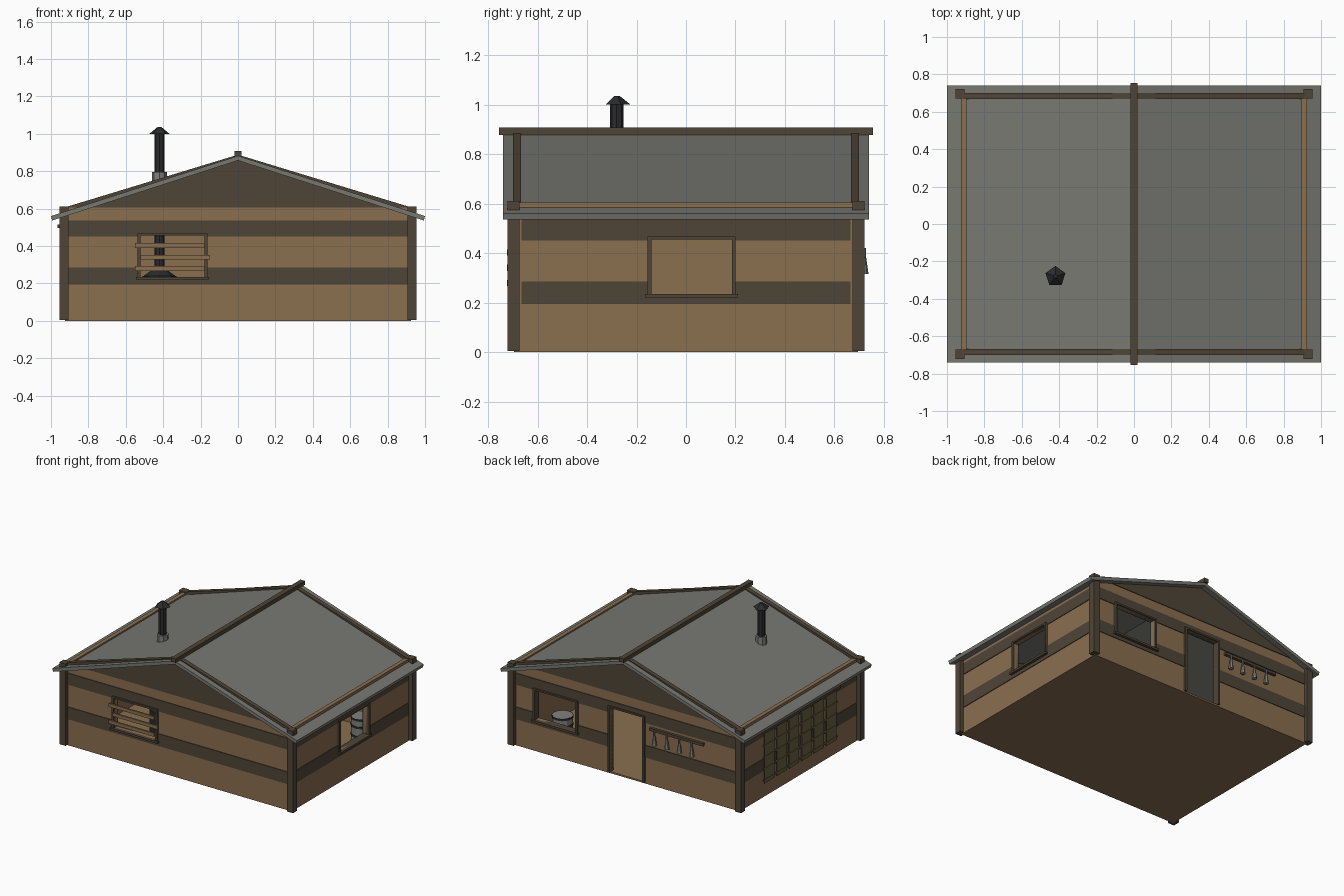
import bpy, bmesh, math
from mathutils import Vector

cube = bpy.data.objects.get("Cube")
if cube:
    bpy.data.objects.remove(cube, do_unlink=True)


def material(name, rgb):
    lin = [(c / 255 / 12.92) if c < 11 else ((c / 255 + 0.055) / 1.055) ** 2.4 for c in rgb]
    m = bpy.data.materials.new(name)
    m.use_nodes = True
    m.diffuse_color = (*lin, 1)
    m.node_tree.nodes["Principled BSDF"].inputs["Base Color"].default_value = (*lin, 1)
    return m


TAN = material("tan wood", (138, 110, 79))
DARK = material("dark wood", (79, 69, 55))
ROOF = material("roof grey", (119, 120, 113))
IRON = material("black iron", (42, 43, 45))
METAL = material("light metal", (128, 128, 126))
OLIVE = material("olive netting", (104, 96, 66))


def finish(name, bm, mat):
    bmesh.ops.recalc_face_normals(bm, faces=bm.faces)
    me = bpy.data.meshes.new(name)
    bm.to_mesh(me)
    bm.free()
    me.materials.append(mat)
    ob = bpy.data.objects.new(name, me)
    bpy.context.scene.collection.objects.link(ob)
    return ob


def box(name, xs, ys, zs, mat):
    bm = bmesh.new()
    bmesh.ops.create_cube(bm, size=1)
    for v in bm.verts:
        v.co = Vector([(r[0] + r[1]) / 2 + c * abs(r[1] - r[0]) for r, c in zip((xs, ys, zs), v.co)])
    return finish(name, bm, mat)


def prism(name, profile, y0, y1, mat):
    """Extrude an x-z profile along y."""
    bm = bmesh.new()
    face = bm.faces.new([bm.verts.new((x, y0, z)) for x, z in profile])
    ext = bmesh.ops.extrude_face_region(bm, geom=[face])["geom"]
    bmesh.ops.translate(bm, vec=(0, y1 - y0, 0), verts=[g for g in ext if isinstance(g, bmesh.types.BMVert)])
    return finish(name, bm, mat)


def tube(name, x, y, z0, z1, r0, r1, mat, sides=8):
    bm = bmesh.new()
    bmesh.ops.create_cone(bm, cap_ends=True, segments=sides, radius1=r0, radius2=r1, depth=z1 - z0)
    bmesh.ops.translate(bm, vec=(x, y, (z0 + z1) / 2), verts=bm.verts)
    return finish(name, bm, mat)


def on_wall(name, side, us, ds, zs, mat):
    """Box on a wall: us along the wall, ds outward distance, zs height."""
    sign = 1 if side in ("left", "back") else -1
    ds = [d * sign for d in ds]
    if side in ("left", "right"):
        return box(name, ds, us, zs, mat)
    return box(name, us, ds, zs, mat)


def cut(ob, cutter):
    mod = ob.modifiers.new("opening", "BOOLEAN")
    mod.operation, mod.solver, mod.object = "DIFFERENCE", "EXACT", cutter
    with bpy.context.temp_override(object=ob, active_object=ob):
        bpy.ops.object.modifier_apply(modifier=mod.name)


# Openings per wall: (u0, u1, z0, z1)
WINDOW_Z = (0.235, 0.455)
OPENINGS = {
    "front": [(-0.52, -0.18, *WINDOW_Z)],
    "left": [(-0.14, 0.185, *WINDOW_Z)],
    "back": [(0.41, 0.74, *WINDOW_Z), (-0.14, 0.13, 0.011, 0.49)],
    "right": [],
}
BANDS = [(0.195, 0.285), (0.45, 0.535)]

# Floor
box("floor", (-0.925, 0.925), (-0.695, 0.695), (0, 0.012), TAN)

# Walls with dark bands, cut through by the openings
for side, openings in OPENINGS.items():
    gable_side = side in ("front", "back")
    half, d = (0.925, 0.665) if gable_side else (0.665, 0.895)
    outer = d + 0.03
    parts = [on_wall(side + "_wall", side, (-half, half), (d, outer), (0.005, 0.605), TAN)]
    for i, band in enumerate(BANDS):
        parts.append(on_wall(f"{side}_band_{i}", side, (-half, half), (outer, outer + 0.005), band, DARK))
    for k, (u0, u1, z0, z1) in enumerate(openings):
        cutter = on_wall("cutter", side, (u0, u1), (d - 0.1, outer + 0.1), (z0, z1), DARK)
        cutter.hide_render = True
        for p in parts:
            cut(p, cutter)
        bpy.data.objects.remove(cutter, do_unlink=True)
        # Frame around the opening
        depth, w = (d - 0.005, outer + 0.016), 0.016
        tag = f"{side}_opening_{k}"
        on_wall(tag + "_jamb_a", side, (u0 - w, u0), depth, (z0, z1), DARK)
        on_wall(tag + "_jamb_b", side, (u1, u1 + w), depth, (z0, z1), DARK)
        on_wall(tag + "_lintel", side, (u0 - w, u1 + w), depth, (z1, z1 + 0.012), DARK)
        if z0 > 0.1:
            on_wall(tag + "_sill", side, (u0 - 0.025, u1 + 0.025), (d - 0.005, outer + 0.025),
                    (z0 - 0.015, z0), DARK)

# Gables, rising slightly through the roof
for side, s in (("front", -1), ("back", 1)):
    prism(side + "_gable", [(-0.93, 0.605), (0.93, 0.605), (0, 0.888)], s * 0.667, s * 0.7, DARK)

# Corner posts
for sx in (-1, 1):
    for sy in (-1, 1):
        box("corner_post", (sx * 0.905, sx * 0.955), (sy * 0.672, sy * 0.722), (0.005, 0.61), DARK)

# Roof and ridge beam
prism("roof", [(-1, 0.56), (0, 0.882), (1, 0.56), (0.994, 0.536), (0, 0.857), (-0.994, 0.536)],
      -0.74, 0.74, ROOF)
box("ridge_beam", (-0.018, 0.018), (-0.755, 0.755), (0.878, 0.907), DARK)

# Boards nailed over the front window
for u0, z in ((-0.55, 0.39), (-0.52, 0.328), (-0.55, 0.267)):
    on_wall("window_board", "front", (u0, u0 + 0.37), (0.712, 0.724), (z, z + 0.025), TAN)

# Stove, flue pipe, collar and rain cap
SX, SY = -0.42, -0.28
tube("stove_body", SX, SY, 0.03, 0.24, 0.09, 0.09, IRON)
tube("stove_top", SX, SY, 0.24, 0.265, 0.085, 0.05, IRON)
tube("flue_pipe", SX, SY, 0.26, 1.01, 0.027, 0.027, IRON)
tube("flue_collar", SX, SY, 0.735, 0.795, 0.04, 0.04, METAL)
tube("flue_cap", SX, SY, 1.0, 1.035, 0.056, 0.012, IRON, 5)

# Barrel inside
tube("barrel", 0.68, 0.47, 0.012, 0.2, 0.07, 0.07, METAL, 12)
for z in (0.06, 0.13, 0.185):
    tube("barrel_hoop", 0.68, 0.47, z, z + 0.014, 0.074, 0.074, IRON, 12)

# Rail of hanging tools on the back wall
on_wall("tool_rail", "back", (-0.64, -0.2), (0.698, 0.718), (0.412, 0.432), DARK)
for i in range(4):
    x = -0.245 - i * 0.102
    tube("tool_handle", x, 0.722, 0.37, 0.42, 0.006, 0.006, METAL, 6)
    tube("tool_head", x, 0.72, 0.315, 0.385, 0.018, 0.008, METAL, 6)

# Netting hung from a pole on the right wall
on_wall("net_pole", "right", (-0.43, 0.46), (0.93, 0.965), (0.495, 0.515), DARK)
pitch = 0.145
for i in range(6):
    u = -0.41 + i * pitch
    on_wall("net_strip", "right", (u, u + 0.115), (0.938, 0.943), (0.11, 0.5), OLIVE)
for j in range(5):
    z = 0.13 + j * 0.085
    on_wall("net_cord", "right", (-0.42, 0.44), (0.936, 0.947), (z, z + 0.009), OLIVE)
